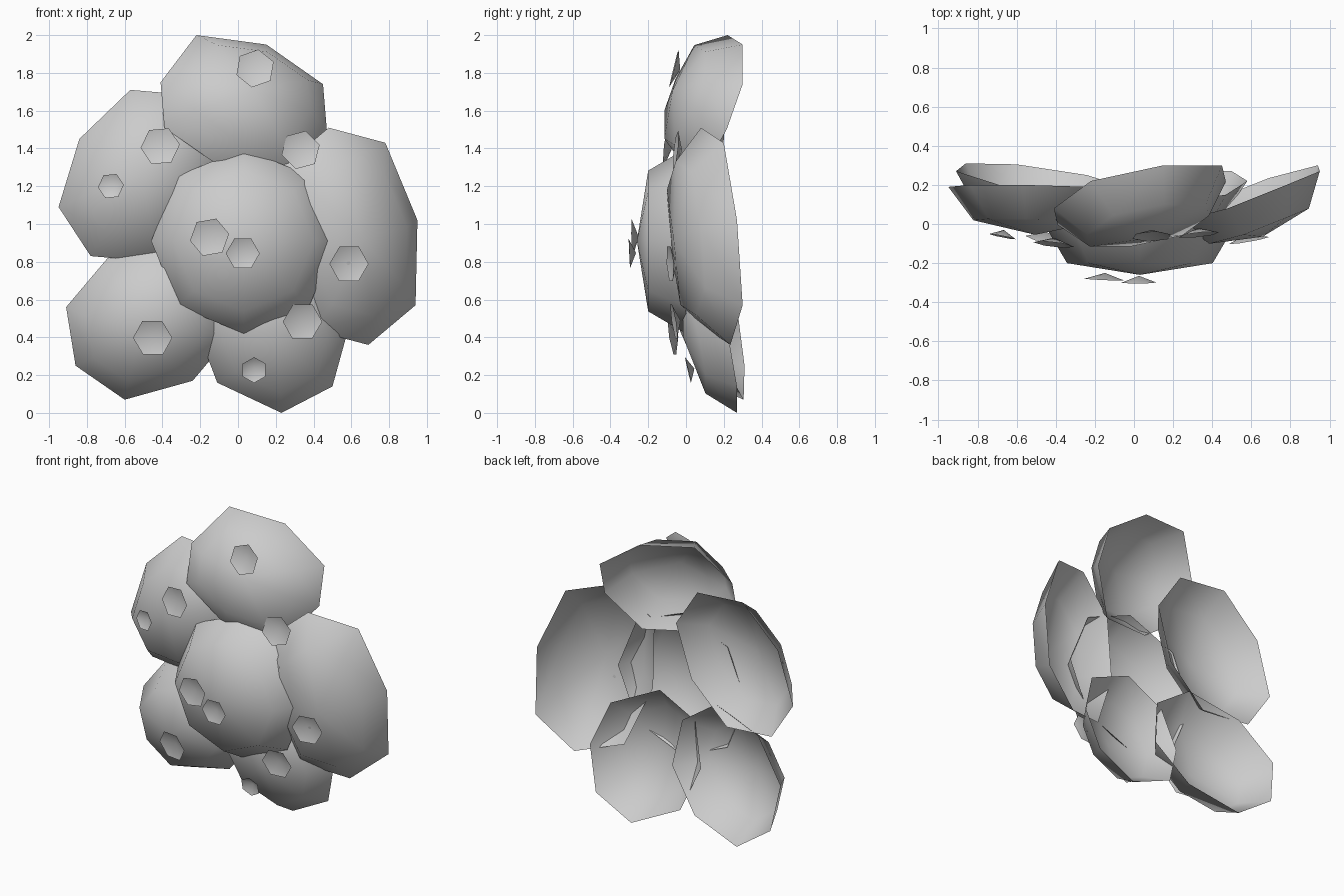
import bpy
import math
from mathutils import Vector

if "Cube" in bpy.data.objects:
    bpy.data.objects.remove(bpy.data.objects["Cube"])


def make_mesh(name, verts, faces):
    mesh = bpy.data.meshes.new(name)
    mesh.from_pydata([tuple(v) for v in verts], [], faces)
    mesh.update()
    for p in mesh.polygons:
        p.use_smooth = True
    ob = bpy.data.objects.new(name, mesh)
    bpy.context.collection.objects.link(ob)
    return ob


# Open eight-sided dome: five rim points span half the octagon, the rest mirror through its centre
def shell(name, rim, depth, ring_r=0.707, ring_h=0.707):
    pts = [Vector(p) for p in rim]
    c = (pts[0] + pts[4]) / 2
    half = [p - c for p in pts[:4]]
    spokes = half + [-h for h in half]
    n = half[0].cross(half[2]).normalized()
    if n.y > 0:
        n = -n
        spokes.reverse()
    verts = [c + s for s in spokes]
    verts += [c + s * ring_r + n * depth * ring_h for s in spokes]
    verts.append(c + n * depth)
    faces = []
    for i in range(8):
        j = (i + 1) % 8
        faces.append((i, j, 8 + j, 8 + i))
        faces.append((8 + i, 8 + j, 16))
    return make_mesh(name, verts, faces)


# Shallow six-sided cup opening away from the shells
def floret(name, x, y, z, r, turn):
    n = Vector((0.3 * x, -1, 0.3 * (z - 1))).normalized()
    u = n.cross(Vector((0, 0, 1))).normalized()
    v = n.cross(u)
    c = Vector((x, y, z))
    verts = []
    for k in range(6):
        a = math.radians(turn + 60 * k)
        verts.append(c + (u * math.cos(a) + v * math.sin(a)) * r + n * 0.015)
    verts.append(c - n * 0.02)
    return make_mesh(name, verts, [(k, (k + 1) % 6, 6) for k in range(6)])


# Outer shells
shell("top_shell", [(-.22, .22, 2.0), (.15, .30, 1.95), (.45, .30, 1.74),
                    (.47, .215, 1.5), (.28, .075, 1.25)], 0.24)
shell("right_shell", [(.48, .08, 1.51), (.78, .20, 1.43), (.95, .27, 1.02),
                      (.94, .30, .57), (.69, .235, .36)], 0.235)
shell("upper_left_shell", [(-.57, .20, 1.71), (-.84, .20, 1.45), (-.95, .19, 1.09),
                           (-.78, .18, .83), (-.43, .17, .80)], 0.24)
shell("lower_left_shell", [(-.69, .20, .82), (-.91, .27, .56), (-.86, .31, .25),
                           (-.60, .305, .07), (-.24, .25, .17)], 0.27)
shell("lower_right_shell", [(.58, .22, .43), (.50, .27, .14), (.23, .27, .0),
                            (-.11, .22, .16), (-.22, .15, .45)], 0.205)

# Centre shell in front
shell("centre_shell", [(.03 + .49 * math.cos(k * math.pi / 4), .0,
                        .91 + .49 * math.sin(k * math.pi / 4)) for k in range(5)],
      0.26, 0.76, 0.77)

# Small cups scattered on the shells
florets = [
    (.09, -.05, 1.82, .105, 20), (-.41, -.09, 1.41, .105, 5),
    (.33, -.04, 1.39, .105, 15), (-.67, -.05, 1.20, .07, 5),
    (-.15, -.27, .93, .105, 10), (.025, -.285, .845, .09, 0),
    (.585, -.07, .79, .105, 0), (.34, -.05, .485, .105, 0),
    (-.45, -.06, .40, .105, 0), (.085, .025, .23, .07, 30),
]
for i, f in enumerate(florets):
    floret("small_cup_%d" % (i + 1), *f)
